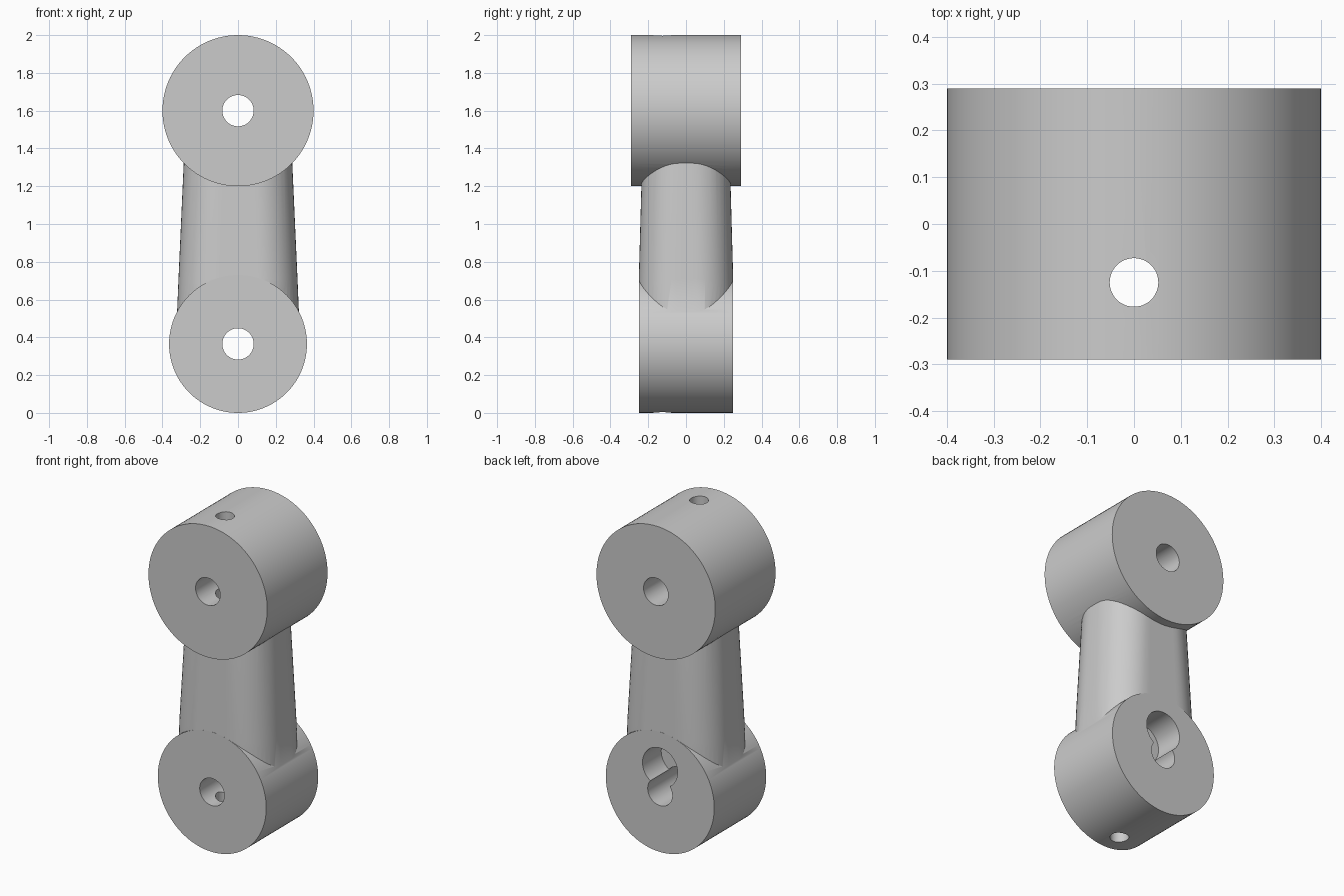
import bpy, bmesh, math
from math import sin, cos, pi

cube = bpy.data.objects.get("Cube")
if cube:
    bpy.data.objects.remove(cube, do_unlink=True)

# One plain grey material
grey = bpy.data.materials.new("plain grey")
grey.use_nodes = True
grey.diffuse_color = (0.6, 0.6, 0.6, 1)
grey.node_tree.nodes["Principled BSDF"].inputs["Base Color"].default_value = (0.6, 0.6, 0.6, 1)


def cylinder(name, radius, length, centre, along_y=True, sides=96):
    bpy.ops.mesh.primitive_cylinder_add(
        vertices=sides, radius=radius, depth=length, location=centre,
        rotation=(pi / 2 if along_y else 0, 0, 0))
    obj = bpy.context.object
    obj.name = name
    obj.data.materials.append(grey)
    return obj


def rounded_ring(half_x, half_y, corner, z, steps=12):
    """Points of a rounded rectangle at height z."""
    points = []
    for i, (sx, sy) in enumerate(((1, 1), (-1, 1), (-1, -1), (1, -1))):
        for k in range(steps + 1):
            a = (i + k / steps) * pi / 2
            points.append((sx * (half_x - corner) + corner * cos(a),
                           sy * (half_y - corner) + corner * sin(a), z))
    return points


def loft(name, rings):
    bm = bmesh.new()
    loops = [[bm.verts.new(p) for p in ring] for ring in rings]
    n = len(loops[0])
    for low, high in zip(loops, loops[1:]):
        for i in range(n):
            j = (i + 1) % n
            bm.faces.new((low[i], low[j], high[j], high[i]))
    bm.faces.new(loops[0][::-1])
    bm.faces.new(loops[-1])
    mesh = bpy.data.meshes.new(name)
    bm.to_mesh(mesh)
    bm.free()
    mesh.materials.append(grey)
    obj = bpy.data.objects.new(name, mesh)
    bpy.context.collection.objects.link(obj)
    return obj


def combine(target, other, operation):
    """Apply a boolean and discard the helper."""
    bpy.ops.object.select_all(action='DESELECT')
    bpy.context.view_layer.objects.active = target
    target.select_set(True)
    mod = target.modifiers.new(operation.lower(), 'BOOLEAN')
    mod.operation = operation
    mod.solver = 'EXACT'
    mod.object = other
    bpy.ops.object.modifier_apply(modifier=mod.name)
    bpy.data.objects.remove(other, do_unlink=True)


TOP_Z, LOW_Z = 1.6, 0.365

# Two round bosses joined by a tapered arm
link = cylinder("link_arm", 0.4, 0.58, (0, 0, TOP_Z))
combine(link, cylinder("lower_boss", LOW_Z, 0.5, (0, 0, LOW_Z)), 'UNION')
arm = loft("arm", [rounded_ring(0.326, 0.2499, 0.2, 0.45),
                   rounded_ring(0.315, 0.2499, 0.2, 0.71),
                   rounded_ring(0.283, 0.23, 0.2, 1.42)])
combine(link, arm, 'UNION')

# Pin holes through both bosses
for z in (TOP_Z, LOW_Z):
    combine(link, cylinder("pin_hole", 0.083, 1, (0, 0, z), sides=48), 'DIFFERENCE')

# Blind pocket in the back of the lower boss
combine(link, cylinder("pocket", 0.118, 0.36, (0, 0.25, 0.515), sides=48), 'DIFFERENCE')

# Narrow bore running the whole height
combine(link, cylinder("bore", 0.052, 3, (0, -0.125, 1), along_y=False, sides=48), 'DIFFERENCE')

bpy.ops.object.select_all(action='DESELECT')
link.select_set(True)
bpy.context.view_layer.objects.active = link
bpy.ops.object.transform_apply(location=True, rotation=True, scale=True)
bpy.ops.object.shade_smooth_by_angle(angle=math.radians(30))
